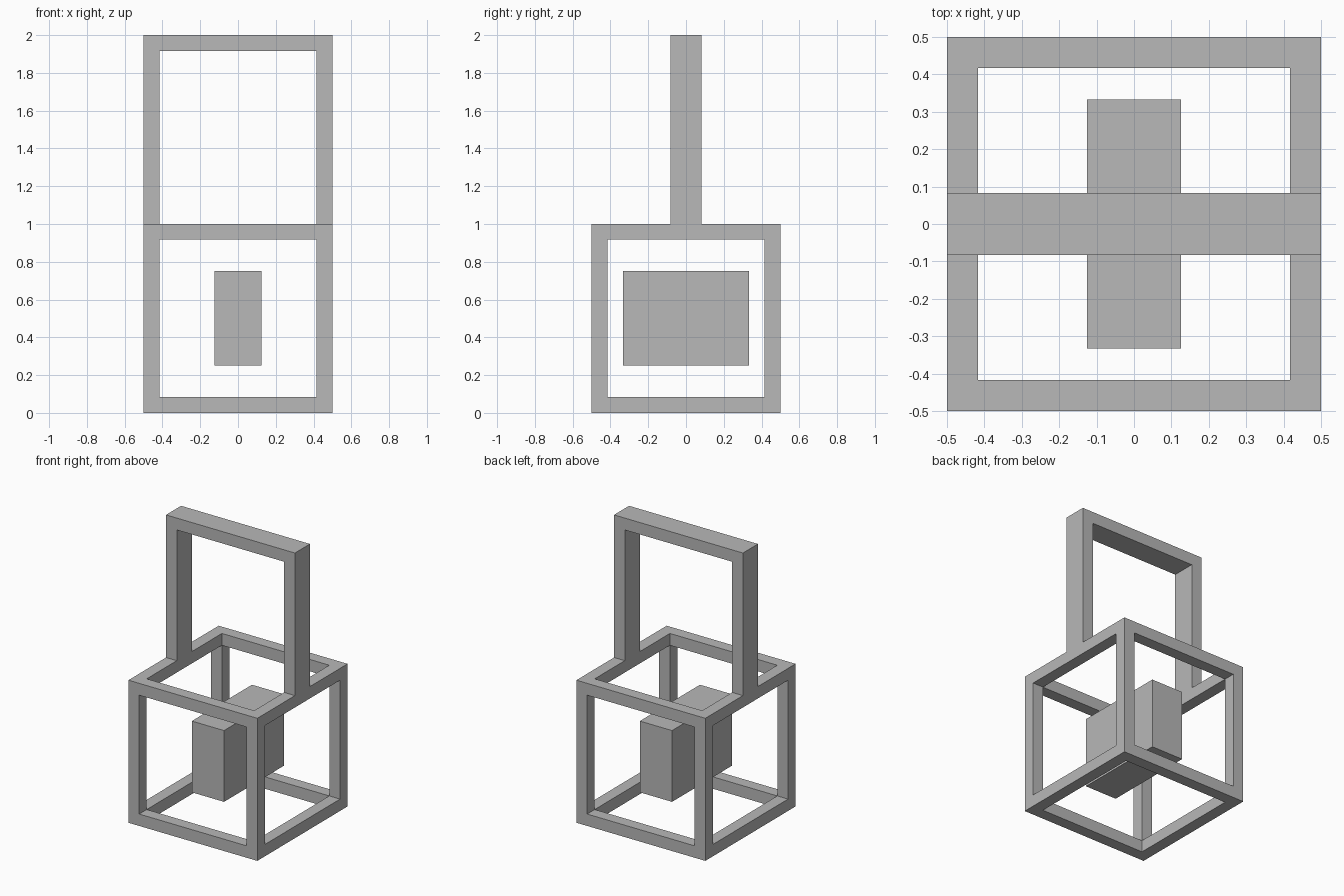
import bpy
import bmesh
from mathutils import Vector

if "Cube" in bpy.data.objects:
    bpy.data.objects.remove(bpy.data.objects["Cube"], do_unlink=True)

BAR = 1 / 12      # bar thickness
HALF = 0.5        # half width of the cage

grey = bpy.data.materials.new("plain grey")
grey.use_nodes = True
colour = (0.48, 0.48, 0.48, 1)
grey.diffuse_color = colour
grey.node_tree.nodes["Principled BSDF"].inputs["Base Color"].default_value = colour


def finish(name, bm):
    """Turn a bmesh into a grey object."""
    bmesh.ops.recalc_face_normals(bm, faces=bm.faces)
    mesh = bpy.data.meshes.new(name)
    bm.to_mesh(mesh)
    bm.free()
    mesh.materials.append(grey)
    obj = bpy.data.objects.new(name, mesh)
    bpy.context.collection.objects.link(obj)
    return obj


def box(name, size, centre):
    bm = bmesh.new()
    bmesh.ops.create_cube(bm, size=1)
    bmesh.ops.scale(bm, vec=Vector(size), verts=bm.verts)
    bmesh.ops.translate(bm, vec=Vector(centre), verts=bm.verts)
    return finish(name, bm)


# Open cage: a cube with a square window cut through along each axis
middle = (0, 0, HALF)
cage = box("cage_frame", (1, 1, 1), middle)
bpy.context.view_layer.objects.active = cage
for axis in range(3):
    size = [1 - 2 * BAR] * 3
    size[axis] = 1.5
    cutter = box("window_cutter", size, middle)
    cutter.hide_render = True
    cut = cage.modifiers.new("window", "BOOLEAN")
    cut.operation = "DIFFERENCE"
    cut.solver = "EXACT"
    cut.object = cutter
    bpy.ops.object.modifier_apply(modifier=cut.name)
    bpy.data.objects.remove(cutter, do_unlink=True)

# Block floating in the middle of the cage
box("inner_block", (0.25, 2 / 3, 0.5), middle)

# Handle: an arch profile standing on the cage, extruded in depth
inner = HALF - BAR
arch = [(-HALF, 1), (-HALF, 2), (HALF, 2), (HALF, 1),
        (inner, 1), (inner, 2 - BAR), (-inner, 2 - BAR), (-inner, 1)]
bm = bmesh.new()
face = bm.faces.new([bm.verts.new((x, -BAR, z)) for x, z in arch])
extruded = bmesh.ops.extrude_face_region(bm, geom=[face])
moved = [v for v in extruded["geom"] if isinstance(v, bmesh.types.BMVert)]
bmesh.ops.translate(bm, vec=(0, 2 * BAR, 0), verts=moved)
if not face.is_valid or len(bm.faces) < len(arch) + 2:
    bmesh.ops.holes_fill(bm, edges=bm.edges)
finish("handle", bm)
